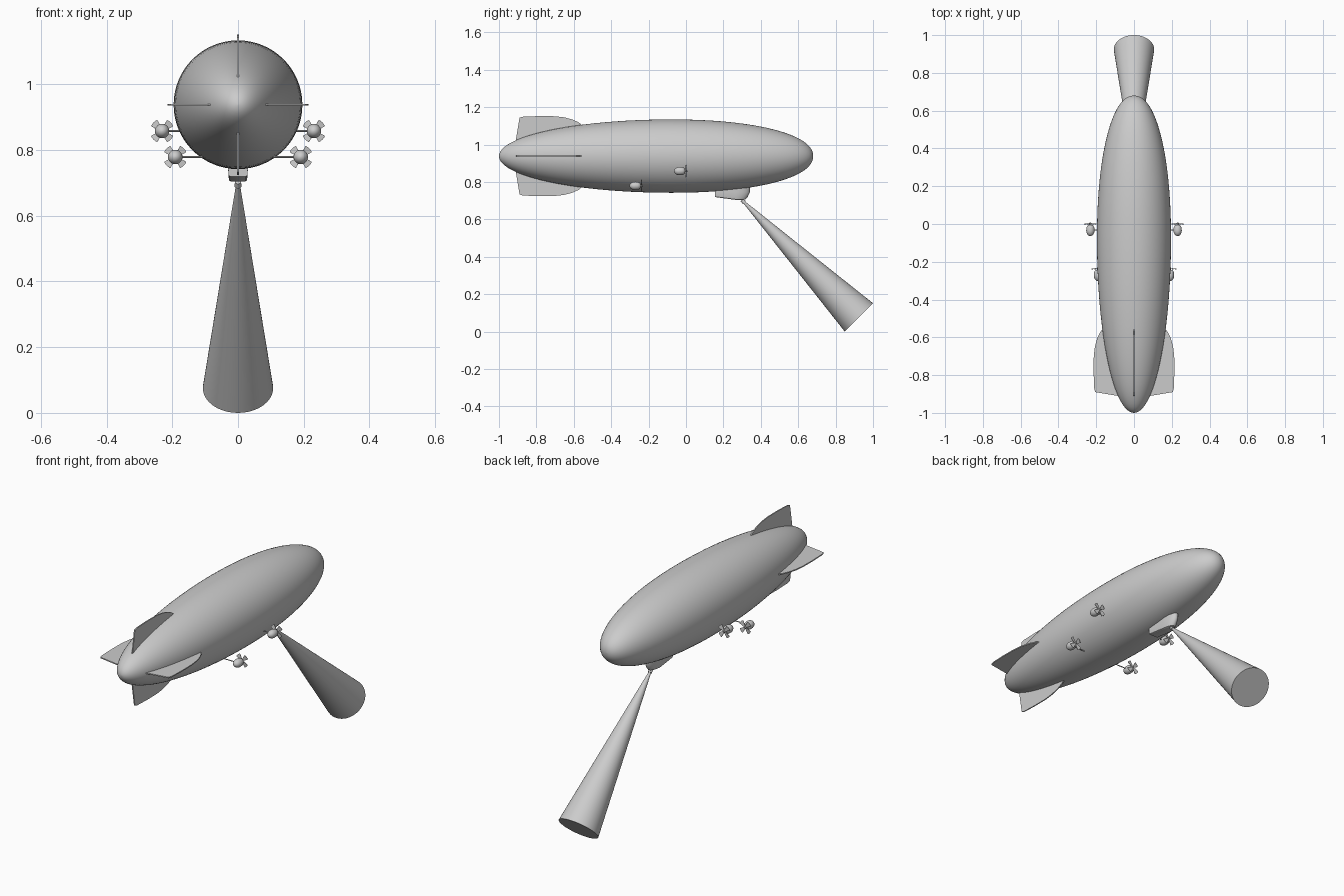
import bpy, bmesh, math
from mathutils import Vector, Matrix

if "Cube" in bpy.data.objects:
    bpy.data.objects.remove(bpy.data.objects["Cube"])

HULL_Z, HULL_R, MID_Y = 0.938, 0.196, -0.08


def make_object(name, bm, smooth=True):
    bmesh.ops.recalc_face_normals(bm, faces=bm.faces)
    mesh = bpy.data.meshes.new(name)
    bm.to_mesh(mesh)
    bm.free()
    ob = bpy.data.objects.new(name, mesh)
    bpy.context.collection.objects.link(ob)
    if smooth:
        bpy.ops.object.select_all(action='DESELECT')
        ob.select_set(True)
        bpy.context.view_layer.objects.active = ob
        bpy.ops.object.shade_smooth_by_angle(angle=math.radians(35))
    return ob


def loft(name, rings):
    """Skin a list of equal-length point rings and cap both ends."""
    bm = bmesh.new()
    loops = [[bm.verts.new(p) for p in ring] for ring in rings]
    n = len(loops[0])
    for a, b in zip(loops, loops[1:]):
        for i in range(n):
            j = (i + 1) % n
            bm.faces.new((a[i], a[j], b[j], b[i]))
    bm.faces.new(loops[0])
    bm.faces.new(loops[-1])
    bmesh.ops.remove_doubles(bm, verts=bm.verts, dist=1e-5)
    return make_object(name, bm)


def revolve_y(name, profile, centre, n):
    """Turn (y, radius) points around a lengthwise axis."""
    cx, cy, cz = centre
    turns = [2 * math.pi * i / n for i in range(n)]
    return loft(name, [[(cx + r * math.cos(t), cy + y, cz + r * math.sin(t))
                        for t in turns] for y, r in profile])


def rod(name, p, q, r1, r2, n):
    """Straight capped cone or cylinder between two points."""
    p, q = Vector(p), Vector(q)
    d = q - p
    bm = bmesh.new()
    m = Matrix.Translation((p + q) / 2) @ d.to_track_quat('Z', 'Y').to_matrix().to_4x4()
    bmesh.ops.create_cone(bm, cap_ends=True, segments=n, radius1=r1, radius2=r2,
                          depth=d.length, matrix=m)
    return make_object(name, bm)


def plate(name, outline, thickness, matrix):
    """Thin slab from a flat outline in local XY."""
    h = thickness / 2
    ob = loft(name, [[matrix @ Vector((x, y, z)) for x, y in outline] for z in (-h, h)])
    return ob


# Hull: pointed elliptical tail, blunter nose
profile = []
for i in range(49):
    a = math.pi * i / 48
    c, s = math.cos(a), math.sin(a)
    if c > 0:
        profile.append((MID_Y - 0.92 * c, HULL_R * s))
    else:
        profile.append((MID_Y + 0.76 * abs(c) ** (2 / 2.15), HULL_R * s ** (2 / 2.15)))
profile[0] = (MID_Y - 0.92, 0.0005)
profile[-1] = (MID_Y + 0.76, 0.0005)
revolve_y("hull", profile, (0, 0, HULL_Z), 64)

# Four tail fins
fin = [(0.05, -0.915), (0.085, -0.91), (0.205, -0.89), (0.211, -0.87), (0.214, -0.78),
       (0.213, -0.70), (0.207, -0.65), (0.195, -0.605), (0.18, -0.573), (0.16, -0.55),
       (0.05, -0.55)]
for k, label in enumerate(("right", "top", "left", "bottom")):
    m = Matrix.Translation((0, 0, HULL_Z)) @ Matrix.Rotation(-k * math.pi / 2, 4, 'Y')
    plate("tail_fin_" + label, fin, 0.006, m)

# Gondola: flat back, rounded front, tapering towards the belly
plan = [(-0.03, 0.155)]
for i in range(17):
    a = math.pi * (1 - i / 16)
    plan.append((0.03 * math.cos(a), 0.265 + 0.078 * math.sin(a)))
plan.append((0.03, 0.155))


def gondola_ring(z, width, length, slope):
    ring = []
    for x, y in plan:
        y2 = 0.155 + (y - 0.155) * length
        ring.append((x * width, y2, z - slope * min(1, (y2 - 0.155) / 0.11)))
    return ring


loft("gondola", [gondola_ring(0.775, 1, 1, 0), gondola_ring(0.745, 1, 0.99, 0),
                 gondola_ring(0.728, 0.97, 0.93, 0.008),
                 gondola_ring(0.721, 0.9, 0.87, 0.014),
                 gondola_ring(0.719, 0.75, 0.8, 0.015)])

# Searchlight and its beam
lamp, beam_end = Vector((0, 0.307, 0.695)), Vector((0, 0.9243, 0.0757))
axis = (beam_end - lamp).normalized()
rod("searchlight", lamp - axis * 0.012, lamp + axis * 0.006, 0.009, 0.011, 20)
rod("light_beam", lamp, beam_end, 0.006, 0.107, 64)

# Engines with struts and four-bladed pusher propellers, mirrored
pod = [(-0.032 + 0.03 * (1 - math.cos(a)), 0.022 * math.sin(a))
       for a in [math.pi / 2 * i / 8 for i in range(9)]]
pod[0] = (-0.032, 0.0003)
pod += [(0.012, 0.021), (0.022, 0.017), (0.026, 0.012)]
hub = [(0.024, 0.006), (0.036, 0.006), (0.040, 0.003)]
blade = [(0.004, -0.004), (0.018, -0.009)]
blade += [(0.037 * math.cos(a), 0.037 * math.sin(a))
          for a in [math.radians(d) for d in (-21, -10, 0, 10, 21)]]
blade += [(0.018, 0.009), (0.004, 0.004)]

for place, ex, ey, ez in (("front", 0.231, -0.032, 0.858), ("rear", 0.191, -0.27, 0.779)):
    for side, s in (("right", 1), ("left", -1)):
        tag = f"_{place}_{side}"
        c = (s * ex, ey, ez)
        revolve_y("engine_pod" + tag, pod, c, 24)
        revolve_y("propeller_hub" + tag, hub, c, 12)
        rod("engine_strut" + tag, c, (s * 0.09, ey, ez), 0.0025, 0.0025, 8)
        for k in range(4):
            m = (Matrix.Translation((c[0], ey + 0.033, ez))
                 @ Matrix.Rotation(math.pi / 4 + k * math.pi / 2, 4, 'Y')
                 @ Matrix.Rotation(math.pi / 2, 4, 'X')
                 @ Matrix.Rotation(math.radians(8), 4, 'X'))
            plate(f"propeller_blade_{k + 1}" + tag, blade, 0.002, m)
